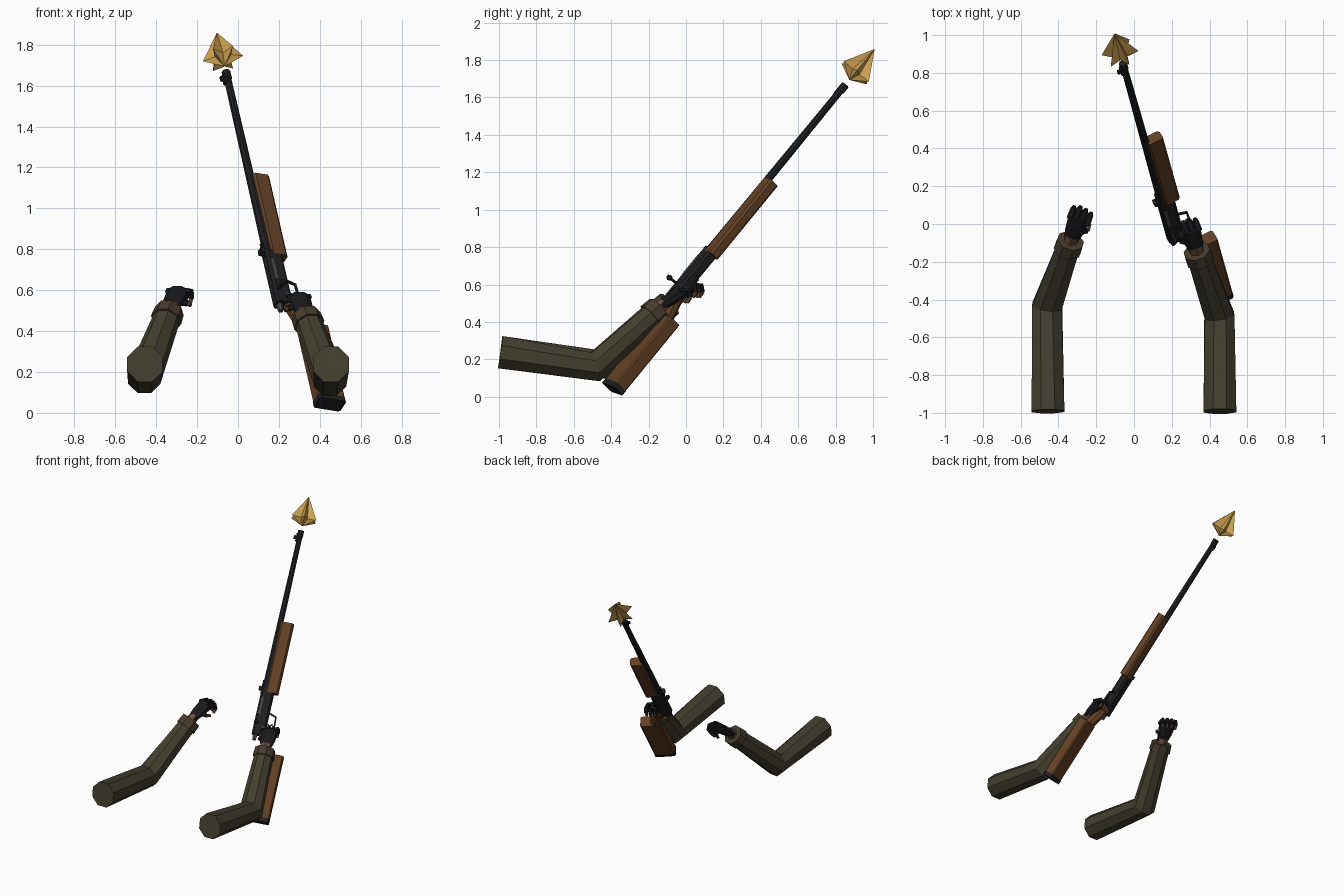
import bpy, bmesh, math
from mathutils import Vector, Matrix

if "Cube" in bpy.data.objects:
    bpy.data.objects.remove(bpy.data.objects["Cube"])


def material(name, rgb):
    m = bpy.data.materials.new(name)
    m.diffuse_color = (*rgb, 1)
    m.use_nodes = True
    m.node_tree.nodes["Principled BSDF"].inputs["Base Color"].default_value = m.diffuse_color
    return m


OLIVE = material("olive cloth", (0.056, 0.050, 0.029))
CUFF = material("brown cuff", (0.062, 0.045, 0.027))
GLOVE = material("black glove", (0.010, 0.010, 0.012))
SKIN = material("skin", (0.15, 0.075, 0.05))
METAL = material("gun metal", (0.014, 0.014, 0.016))
STEEL = material("grey steel", (0.07, 0.07, 0.072))
WOOD = material("walnut wood", (0.125, 0.052, 0.018))
GOLD = material("flash gold", (0.62, 0.36, 0.085))

# Rifle frame: local x runs to the muzzle, y to the rifle's belly, z sideways
D = Vector((-0.175, 0.624, 0.762)).normalized()
E1 = (Vector((1, 0, 0)) - D * D.x).normalized()
E2 = D.cross(E1)
ROLL = math.radians(25)
DOWN = E1 * math.cos(ROLL) + E2 * math.sin(ROLL)
SIDE = D.cross(DOWN)
RIFLE = Matrix.Translation((0.145, 0.125, 0.78)) @ Matrix((D, DOWN, SIDE)).transposed().to_4x4()


def loft(name, rings, mat, matrix=None):
    """Skin a list of equal-length rings and cap both ends."""
    bm = bmesh.new()
    rows = [[bm.verts.new(p) for p in ring] for ring in rings]
    n = len(rows[0])
    for a, b in zip(rows, rows[1:]):
        for i in range(n):
            j = (i + 1) % n
            bm.faces.new((a[i], a[j], b[j], b[i]))
    bm.faces.new(rows[0][::-1])
    bm.faces.new(rows[-1])
    if matrix:
        bm.transform(matrix)
    bmesh.ops.recalc_face_normals(bm, faces=bm.faces)
    mesh = bpy.data.meshes.new(name)
    bm.to_mesh(mesh)
    bm.free()
    mesh.materials.append(mat)
    ob = bpy.data.objects.new(name, mesh)
    bpy.context.collection.objects.link(ob)
    return ob


def tube(name, path, radii, mat, n=8, flat=1.0, matrix=None, up=(0, 0, 1)):
    """Tube along a path; flat squeezes the section along the up direction."""
    path = [Vector(p) for p in path]
    rings = []
    for i, p in enumerate(path):
        d = Vector()
        if i:
            d += (p - path[i - 1]).normalized()
        if i < len(path) - 1:
            d += (path[i + 1] - p).normalized()
        u = d.cross(Vector(up)).normalized()
        v = u.cross(d).normalized()
        rings.append([p + radii[i] * (u * math.cos(a) + v * math.sin(a) * flat)
                      for a in (2 * math.pi * (k + 0.5) / n for k in range(n))])
    return loft(name, rings, mat, matrix)


def block(name, t0, t1, s0, s1, half, mat, cut=0.012, mid=0.0):
    """Bar along the rifle with chamfered edges: t length, s depth, half width."""
    c = cut
    sec = [(s0, -half + c), (s0, half - c), (s0 + c, half), (s1 - c, half),
           (s1, half - c), (s1, -half + c), (s1 - c, -half), (s0 + c, -half)]
    return loft(name, [[(t, s, w + mid) for s, w in sec] for t in (t0, t1)], mat, RIFLE)


# Barrel, sights and fore-end
tube("barrel", [(-0.05, 0, 0), (1.165, 0, 0)], [0.024, 0.018], METAL, 8, matrix=RIFLE)
tube("muzzle_ring", [(1.12, 0, 0), (1.165, 0, 0)], [0.022, 0.022], METAL, 8, matrix=RIFLE)
block("front_sight", 1.10, 1.125, -0.042, 0, 0.006, METAL, 0.002)
block("front_sight_base", 1.085, 1.14, -0.026, 0, 0.012, METAL, 0.003)
block("rear_sight", -0.01, 0.015, -0.045, 0, 0.018, METAL, 0.003)
block("rear_sight_base", -0.03, 0.06, -0.028, 0, 0.012, METAL, 0.003)
block("fore_end", -0.02, 0.495, 0.005, 0.096, 0.031, WOOD, 0.012)

# Receiver with port, bolt, trigger and guard
block("receiver", -0.33, 0.0, -0.024, 0.066, 0.031, METAL, 0.012)
block("ejection_port", -0.19, -0.06, -0.012, 0.008, 0.003, STEEL, 0.001, -0.031)
tube("bolt_handle", [(-0.25, 0.0, -0.02), (-0.255, -0.004, -0.075)], [0.009, 0.008], METAL, 6, matrix=RIFLE)
tube("bolt_knob", [(-0.255, -0.004, -0.066), (-0.255, -0.005, -0.078), (-0.255, -0.006, -0.094)],
     [0.01, 0.018, 0.01], METAL, 6, matrix=RIFLE)
tube("bolt_body", [(-0.37, 0, 0), (-0.3, 0, 0)], [0.014, 0.02], STEEL, 6, matrix=RIFLE)
tube("trigger", [(-0.24, 0.06, 0), (-0.25, 0.085, 0), (-0.235, 0.105, 0)], [0.007] * 3, STEEL, 4, matrix=RIFLE)
tube("trigger_guard", [(-0.16, 0.06, 0), (-0.18, 0.115, 0), (-0.27, 0.12, 0), (-0.31, 0.07, 0)],
     [0.008] * 4, METAL, 4, matrix=RIFLE)

# Stock: wrist, butt and butt plate
tube("stock_wrist", [(-0.52, 0.15, 0), (-0.36, 0.075, 0), (-0.27, 0.04, 0)],
     [0.042, 0.037, 0.034], WOOD, 8, matrix=RIFLE)
block("stock_butt", -0.91, -0.45, 0.085, 0.23, 0.038, WOOD, 0.008)
block("butt_plate", -0.94, -0.91, 0.083, 0.23, 0.04, METAL, 0.008)

# Muzzle flash: six-pointed star drawn out to a tip at both ends
star = []
for k in range(12):
    r = 0.1 if k % 2 == 0 else 0.046
    a = math.pi * k / 6 - ROLL
    star.append((1.25, r * math.cos(a), r * math.sin(a)))
loft("muzzle_flash", [[(1.20, y * 0.01, z * 0.01) for _, y, z in star], star,
                      [(1.415, y * 0.01, z * 0.01) for _, y, z in star]], GOLD, RIFLE)


def arm(side, sx, elbow, cuff, knuckle):
    """Sleeve, cuff, wrist and gloved hand; sx is -1 for the left arm."""
    elbow, cuff, knuckle = Vector(elbow), Vector(cuff), Vector(knuckle)
    fwd = (cuff - elbow).normalized()
    tube(side + "_sleeve", [(0.455 * sx, -0.992, 0.238), elbow, cuff],
         [0.094, 0.086, 0.066], OLIVE)
    tube(side + "_cuff", [cuff - fwd * 0.035, cuff + fwd * 0.03], [0.077, 0.073], CUFF)
    wrist = cuff + fwd * 0.07
    tube(side + "_wrist", [cuff, wrist], [0.04, 0.036], SKIN, 6)
    # Back of the hand
    hand = (knuckle - wrist).normalized()
    tube(side + "_palm", [wrist - hand * 0.025, wrist + hand * 0.03, knuckle],
         [0.04, 0.053, 0.062], GLOVE, 8, 0.62)
    # Curled fingers with bare tips, fanned from outer to inner side
    across = Vector((-sx * 0.88, -0.36, 0.0)).normalized()
    out = Vector((-sx * 0.35, 0.93, 0.0)).normalized()
    for i, length in enumerate((0.03, 0.042, 0.04, 0.032)):
        base = knuckle + across * (0.032 * (i - 1.4)) + Vector((0, 0, 0.004))
        p1 = base + out * length
        p2 = p1 + out * 0.008 + Vector((0, 0, -0.035))
        p3 = p2 - out * 0.018 + Vector((0, 0, -0.028))
        n = f"{side}_finger_{i + 1}"
        tube(n, [base - out * 0.025, p1, p2], [0.018, 0.016, 0.014], GLOVE, 6, up=across)
        tube(n + "_tip", [p2, p3], [0.012, 0.009], SKIN, 6, up=across)
    # Thumb on the inner side
    t0 = wrist + hand * 0.04 + across * 0.03
    t1 = t0 + across * 0.035 + out * 0.02 + Vector((0, 0, -0.01))
    t2 = t1 + out * 0.035 + Vector((0, 0, -0.01))
    tube(side + "_thumb", [t0, t1], [0.021, 0.016], GLOVE, 6)
    tube(side + "_thumb_tip", [t1, t2], [0.014, 0.01], SKIN, 6)


arm("left", -1, (-0.46, -0.435, 0.172), (-0.343, -0.11, 0.478), (-0.29, 0.035, 0.59))
arm("right", 1, (0.452, -0.485, 0.16), (0.34, -0.165, 0.452), (0.295, -0.03, 0.562))
